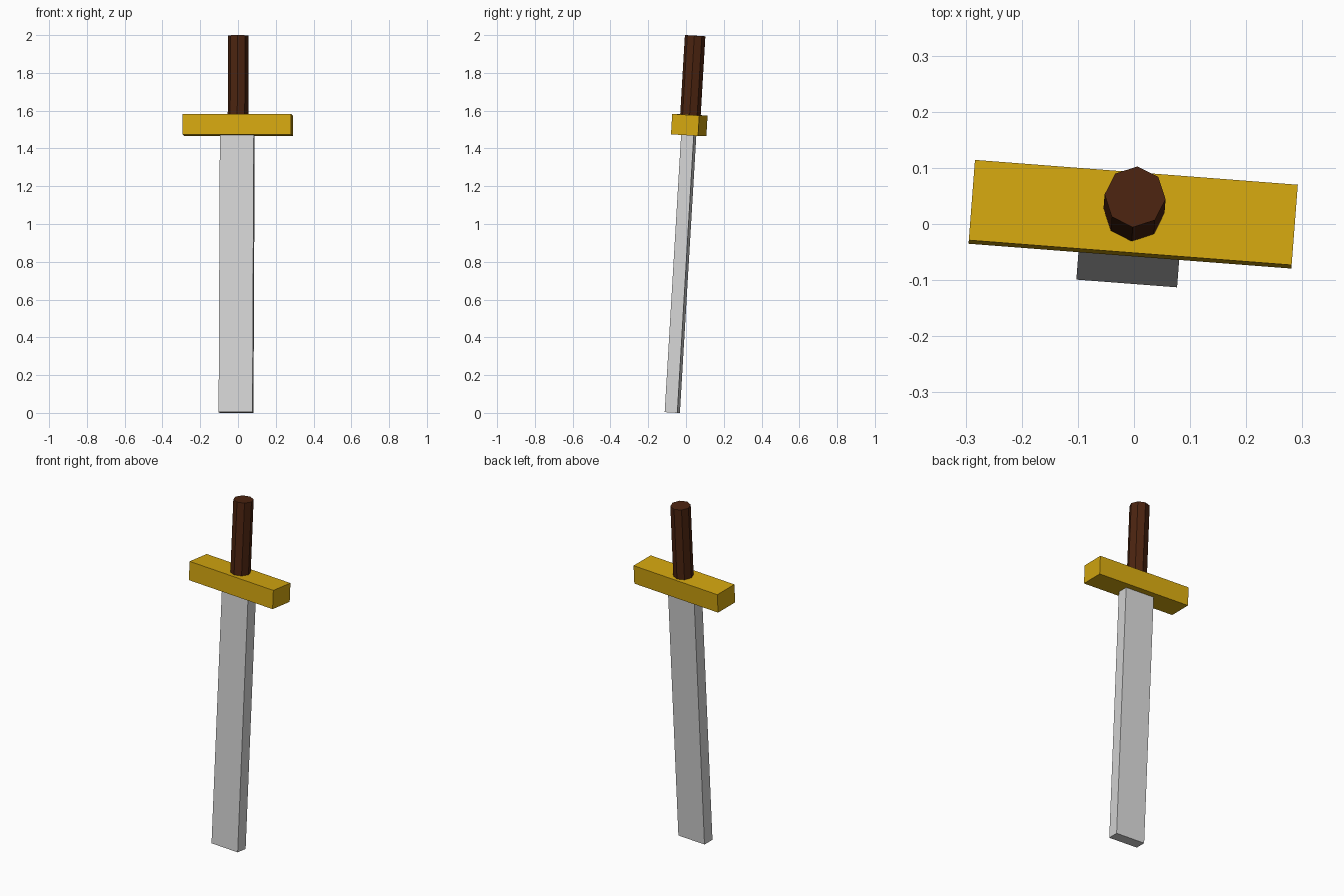
import bpy
import bmesh
from math import radians
from mathutils import Matrix, Vector

cube = bpy.data.objects.get("Cube")
if cube:
    bpy.data.objects.remove(cube, do_unlink=True)

# The whole sword leans slightly back and is turned a little about z
LEAN = (Matrix.Translation((-0.0104, -0.0726, 0.002))
        @ Matrix.Rotation(radians(-4.4), 4, 'Z')
        @ Matrix.Rotation(radians(-3.4), 4, 'X'))


def material(name, rgb):
    mat = bpy.data.materials.new(name)
    mat.use_nodes = True
    color = (*rgb, 1.0)
    mat.diffuse_color = color
    mat.node_tree.nodes["Principled BSDF"].inputs["Base Color"].default_value = color
    return mat


def finish(name, bm, mat):
    mesh = bpy.data.meshes.new(name)
    bm.to_mesh(mesh)
    bm.free()
    mesh.materials.append(mat)
    obj = bpy.data.objects.new(name, mesh)
    bpy.context.collection.objects.link(obj)
    obj.matrix_world = LEAN
    return obj


def box(name, width, depth, bottom, top, mat, shift=0.0):
    bm = bmesh.new()
    center = Vector((shift, 0, (bottom + top) / 2))
    size = Matrix.Diagonal((width, depth, top - bottom, 1))
    bmesh.ops.create_cube(bm, size=1, matrix=Matrix.Translation(center) @ size)
    return finish(name, bm, mat)


def rod(name, radius, sides, bottom, top, mat, shift):
    bm = bmesh.new()
    center = Vector((shift, shift, (bottom + top) / 2))
    bmesh.ops.create_cone(bm, cap_ends=True, segments=sides, radius1=radius,
                          radius2=radius, depth=top - bottom,
                          matrix=Matrix.Translation(center))
    return finish(name, bm, mat)


steel = material("light steel", (0.67, 0.67, 0.67))
gold = material("gold", (0.66, 0.386, 0.005))
brown = material("dark brown", (0.072, 0.0176, 0.0052))

# Blade, point down
box("blade", 0.18, 0.067, 0.0, 1.49, steel)
# Crossguard
box("crossguard", 0.577, 0.1437, 1.471, 1.579, gold, shift=0.002)
# Eight-sided grip
rod("grip", 0.0545, 8, 1.56, 1.9986, brown, shift=0.003)
